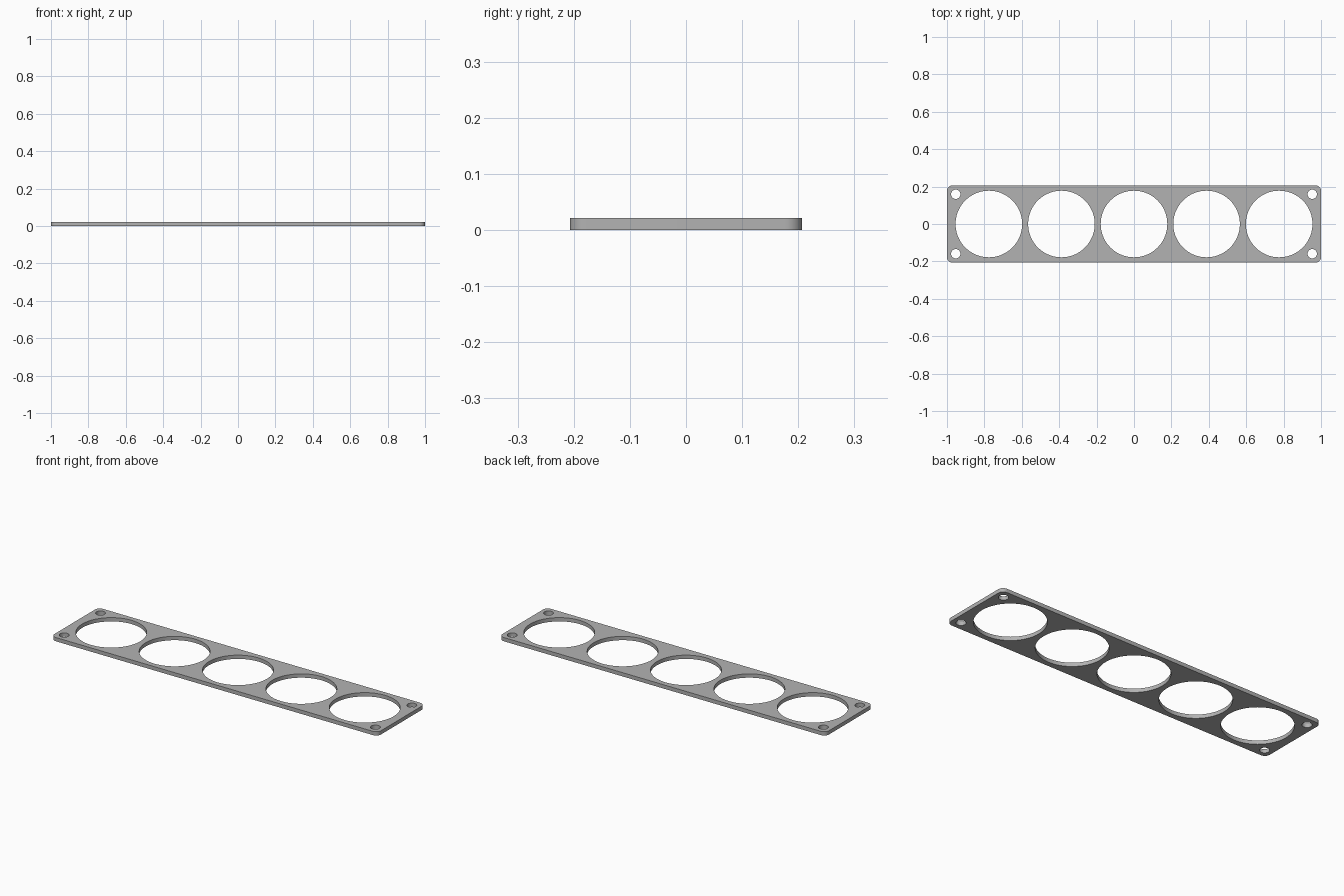
import bpy
from math import cos, sin, pi

if "Cube" in bpy.data.objects:
    bpy.data.objects.remove(bpy.data.objects["Cube"])

HALF_X, HALF_Y, THICK = 1.0, 0.207, 0.021
CORNER_R = 0.03
BIG_R, BIG_STEP = 0.178, 0.388
SCREW_R, SCREW_X, SCREW_Y = 0.025, 0.953, 0.159


def arc(cx, cy, r, start, sweep, n):
    return [(cx + r * cos(start + sweep * i / n), cy + r * sin(start + sweep * i / n))
            for i in range(n + 1)]


def add_loop(curve, points):
    spline = curve.splines.new('POLY')
    spline.points.add(len(points) - 1)
    for p, (x, y) in zip(spline.points, points):
        p.co = (x, y, 0, 1)
    spline.use_cyclic_u = True


# Flat filled profile, extruded to the plate thickness
curve = bpy.data.curves.new("panel_profile", 'CURVE')
curve.dimensions = '2D'
curve.fill_mode = 'BOTH'
curve.extrude = THICK / 2

# Rounded rectangular outline
outline = []
for k, (sx, sy) in enumerate([(1, 1), (-1, 1), (-1, -1), (1, -1)]):
    outline += arc(sx * (HALF_X - CORNER_R), sy * (HALF_Y - CORNER_R),
                   CORNER_R, k * pi / 2, pi / 2, 10)
add_loop(curve, outline)

# Row of five large round openings
for i in range(-2, 3):
    add_loop(curve, arc(i * BIG_STEP, 0, BIG_R, 0, 2 * pi, 72)[:-1])

# Corner screw holes
for sx in (-1, 1):
    for sy in (-1, 1):
        add_loop(curve, arc(sx * SCREW_X, sy * SCREW_Y, SCREW_R, 0, 2 * pi, 32)[:-1])

panel = bpy.data.objects.new("perforated_panel", curve)
bpy.context.collection.objects.link(panel)
panel.location.z = THICK / 2
bpy.context.view_layer.objects.active = panel
panel.select_set(True)
bpy.ops.object.convert(target='MESH')
panel = bpy.context.object

# Weld the caps to the walls and smooth the round walls
bpy.ops.object.mode_set(mode='EDIT')
bpy.ops.mesh.select_all(action='SELECT')
bpy.ops.mesh.remove_doubles(threshold=0.0001)
bpy.ops.mesh.normals_make_consistent(inside=False)
bpy.ops.object.mode_set(mode='OBJECT')
bpy.ops.object.shade_smooth_by_angle()

grey = bpy.data.materials.new("light_grey")
grey.diffuse_color = (0.45, 0.45, 0.45, 1)
grey.use_nodes = True
grey.node_tree.nodes["Principled BSDF"].inputs["Base Color"].default_value = grey.diffuse_color
panel.data.materials.clear()
panel.data.materials.append(grey)
